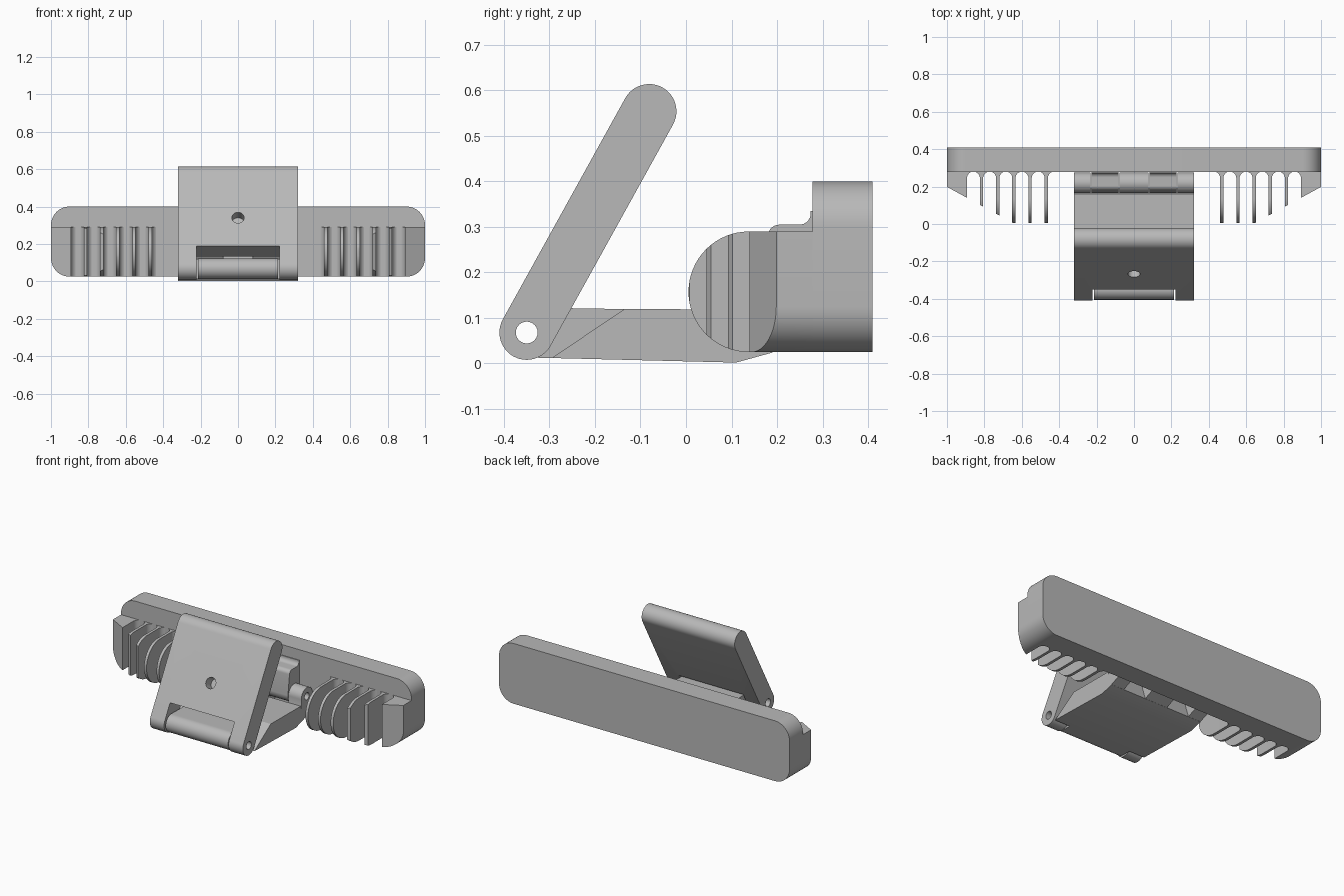
import bpy, bmesh
from math import sin, cos, pi, radians, atan2
from mathutils import Vector

if "Cube" in bpy.data.objects:
    bpy.data.objects.remove(bpy.data.objects["Cube"], do_unlink=True)

grey = bpy.data.materials.new("plain_grey")
grey.use_nodes = True
colour = (0.48, 0.48, 0.48, 1)
grey.diffuse_color = colour
grey.node_tree.nodes["Principled BSDF"].inputs["Base Color"].default_value = colour


def arc(cu, cv, r, start, end, n=24):
    """Points on an arc, angles in degrees."""
    return [(cu + r * cos(radians(start + (end - start) * i / n)),
             cv + r * sin(radians(start + (end - start) * i / n))) for i in range(n + 1)]


def prism(name, axis, pts, lo, hi):
    """Extrude a flat outline along one axis."""
    place = {"X": lambda u, v, w: (w, u, v),
             "Y": lambda u, v, w: (u, w, v),
             "Z": lambda u, v, w: (u, v, w)}[axis]
    bm = bmesh.new()
    face = bm.faces.new([bm.verts.new(place(u, v, lo)) for u, v in pts])
    out = bmesh.ops.extrude_face_region(bm, geom=[face])
    moved = [g for g in out["geom"] if isinstance(g, bmesh.types.BMVert)]
    bmesh.ops.translate(bm, verts=moved, vec=place(0, 0, hi - lo))
    bmesh.ops.recalc_face_normals(bm, faces=bm.faces)
    mesh = bpy.data.meshes.new(name)
    bm.to_mesh(mesh)
    bm.free()
    mesh.materials.append(grey)
    ob = bpy.data.objects.new(name, mesh)
    bpy.context.collection.objects.link(ob)
    return ob


def apply(ob, mod):
    bpy.context.view_layer.objects.active = ob
    bpy.ops.object.modifier_apply(modifier=mod.name)


def combine(ob, tool, operation="DIFFERENCE"):
    mod = ob.modifiers.new("cut", "BOOLEAN")
    mod.operation, mod.object, mod.solver = operation, tool, "EXACT"
    apply(ob, mod)
    bpy.data.objects.remove(tool, do_unlink=True)


def bore(ob, centre, r):
    """Hole along the whole width."""
    combine(ob, prism("bore_cutter", "X", arc(*centre, r, 0, 345, 23), -1.5, 1.5))


def rounded_rect(u0, u1, v0, v1, r):
    return (arc(u1 - r, v0 + r, r, -90, 0, 12) + arc(u1 - r, v1 - r, r, 0, 90, 12)
            + arc(u0 + r, v1 - r, r, 90, 180, 12) + arc(u0 + r, v0 + r, r, 180, 270, 12))


# Long back plate with rounded corners
outline = rounded_rect(-1, 1, 0.025, 0.40, 0.10)
back_plate = prism("back_plate", "Y", outline, 0.278, 0.41)

# Row of fins: half-round bar, trimmed at the end, then slotted
fins = prism("fins", "X", [(0.3, 0.025), (0.3, 0.29)] + arc(0.138, 0.1575, 0.1325, 90, 270, 32),
             0.43, 1.05)
combine(fins, prism("corner_trim", "Y", outline, -0.2, 0.5), "INTERSECT")
combine(fins, prism("slant_cutter", "Z",
                    [(0.6, -0.02), (0.6, -0.2), (1.1, -0.2), (1.1, 0.253)], -0.1, 0.6))
for i in range(6):
    x, r = 0.426 + 0.0865 * i, 0.0345
    combine(fins, prism("slot_cutter", "Z",
                        [(x - r, -0.2), (x + r, -0.2)] + arc(x, 0.28 - r, r, 0, 180, 16),
                        -0.1, 0.6))
mirror = fins.modifiers.new("mirror", "MIRROR")
apply(fins, mirror)

# Tilted clamp plate: capsule section with a hinge window and a blind hole
pivot, tip, rad = Vector((-0.35, 0.068)), Vector((-0.081, 0.554)), 0.06
along = (tip - pivot).normalized()
front = Vector((-along.y, along.x))
tilt = atan2(along.y, along.x) * 180 / pi
clamp_plate = prism("clamp_plate", "X",
                    arc(*tip, rad, tilt - 90, tilt + 90) + arc(*pivot, rad, tilt + 90, tilt + 270),
                    -0.32, 0.32)
corners = [pivot + along * t + front * s
           for t, s in ((-0.1, -0.1), (0.106, -0.1), (0.106, 0.1), (-0.1, 0.1))]
combine(clamp_plate, prism("window_cutter", "X", [tuple(c) for c in corners], -0.222, 0.222))
bore(clamp_plate, pivot, 0.024)
hole = prism("hole_cutter", "Z", arc(0, 0, 0.033, 0, 345, 23), -0.06, 0.06)
spot = pivot + along * 0.278 + front * rad
hole.location = (0, spot.x, spot.y)
hole.rotation_euler = Vector((0, front.x, front.y)).to_track_quat("Z", "X").to_euler()
bpy.context.view_layer.update()
combine(clamp_plate, hole)

# Base arm, sloped at the front to clear the clamp plate
base_arm = prism("base_arm", "X", [(-0.295, 0.012), (0.11, 0.002), (0.19, 0.024),
                                   (0.16, 0.118), (-0.135, 0.12)], -0.32, 0.32)

# Tongue of the base arm that fills the window round the front pivot
tongue = prism("base_tongue", "X", arc(*pivot, 0.055, 90, 270)
               + [(-0.1, 0.009), (-0.1, 0.119)], -0.215, 0.215)
bore(tongue, pivot, 0.024)

# Rear hinge: knuckles on the base arm between lugs on the back plate
axis = (0.22, 0.157)
knuckle = arc(*axis, 0.055, 0, 180) + [(0.165, 0.1), (0.14, 0.04), (0.185, 0.023), (0.25, 0.05)]
lug = (arc(*axis, 0.055, 180, 270, 12) + [(0.29, 0.102), (0.29, 0.335), (0.274, 0.335)]
       + arc(0.249, 0.33, 0.025, 0, -90, 8) + arc(0.205, 0.28, 0.025, 90, 180, 8))
parts = [back_plate, fins, clamp_plate, base_arm, tongue]
for name, shape, lo, hi in (("left_knuckle", knuckle, 0.232, 0.32),
                            ("right_knuckle", knuckle, -0.32, -0.232),
                            ("centre_knuckle", knuckle, -0.078, 0.078),
                            ("left_lug", lug, 0.082, 0.228),
                            ("right_lug", lug, -0.228, -0.082)):
    part = prism(name, "X", shape, lo, hi)
    bore(part, axis, 0.022)
    parts.append(part)

# Smooth the curved faces, keep the edges sharp
for ob in parts:
    bpy.ops.object.select_all(action="DESELECT")
    ob.select_set(True)
    bpy.context.view_layer.objects.active = ob
    bpy.ops.object.shade_smooth_by_angle(angle=radians(30))
